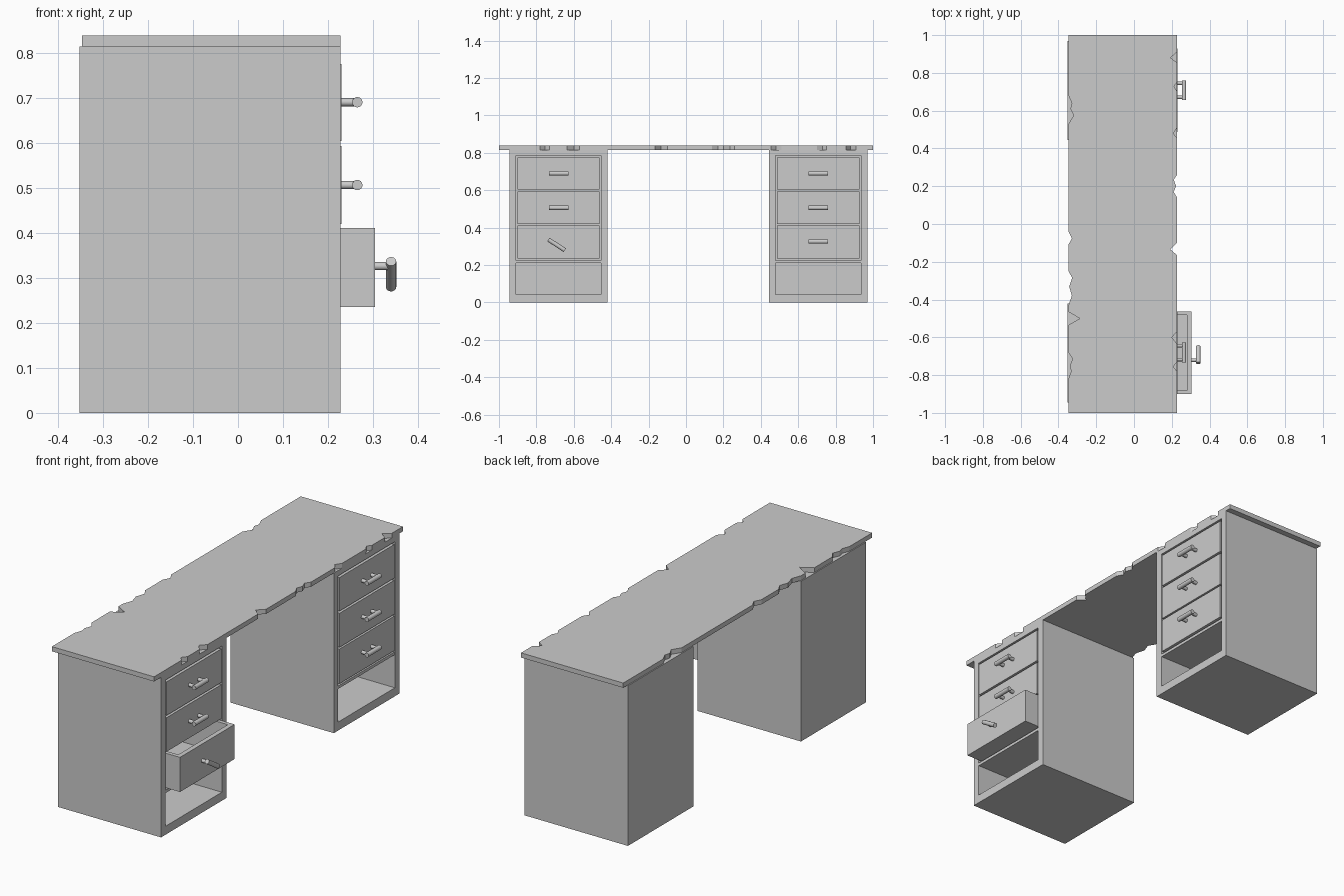
import bpy, bmesh
from math import radians, cos, sin, pi
from mathutils import Matrix, Vector

if "Cube" in bpy.data.objects:
    bpy.data.objects.remove(bpy.data.objects["Cube"])


def finish(bm, name):
    bmesh.ops.recalc_face_normals(bm, faces=bm.faces)
    me = bpy.data.meshes.new(name)
    bm.to_mesh(me)
    bm.free()
    ob = bpy.data.objects.new(name, me)
    bpy.context.collection.objects.link(ob)
    return ob


def box(lo, hi):
    bm = bmesh.new()
    lo, hi = Vector(lo), Vector(hi)
    m = Matrix.Translation((lo + hi) / 2) @ Matrix.Diagonal((*(hi - lo), 1))
    bmesh.ops.create_cube(bm, size=1, matrix=m)
    return bm


def hollow(bm, direction, lo, hi, depth):
    """Sink a pocket into the face looking along direction, limited by lo..hi."""
    d = Vector(direction)
    bm.normal_update()
    face = max(bm.faces, key=lambda f: f.normal.dot(d))
    bmesh.ops.inset_region(bm, faces=[face], thickness=0.01)
    mid = face.calc_center_median()
    for v in face.verts:
        for i in range(3):
            if d[i] == 0:
                v.co[i] = lo[i] if v.co[i] < mid[i] else hi[i]
    new = bmesh.ops.extrude_discrete_faces(bm, faces=[face])["faces"][0]
    bmesh.ops.translate(bm, verts=new.verts, vec=-d * depth)


def rod(bm, centre, axis, radius, length):
    rot = Vector(axis).to_track_quat('Z', 'Y').to_matrix().to_4x4()
    bmesh.ops.create_cone(bm, cap_ends=True, segments=16, radius1=radius, radius2=radius,
                          depth=length, matrix=Matrix.Translation(centre) @ rot)


# Worn tabletop: outline with chips as (y, inset) along each long edge
FRONT_CHIPS = [(-.78, 0), (-.755, .02), (-.73, 0), (-.635, 0), (-.6, .028), (-.57, 0),
               (-.165, 0), (-.135, .035), (-.1, 0), (.14, 0), (.17, .018), (.2, .005),
               (.235, .018), (.26, 0), (.455, 0), (.48, .02), (.51, 0), (.7, 0),
               (.73, .016), (.75, 0), (.855, 0), (.88, .035), (.91, 0)]
BACK_CHIPS = [(.68, 0), (.64, .018), (.61, .01), (.575, .028), (.53, 0), (-.04, 0),
              (-.075, .018), (-.11, 0), (-.25, 0), (-.285, .02), (-.33, .004), (-.38, .018),
              (-.43, 0), (-.465, 0), (-.5, .06), (-.535, 0), (-.68, 0), (-.715, .022),
              (-.75, .008), (-.78, .014), (-.82, 0)]
XB, XF = -.347, .228
outline = ([(XB, -1), (XF, -1)] + [(XF - d, y) for y, d in FRONT_CHIPS]
           + [(XF, 1), (XB, 1)] + [(XB + d, y) for y, d in BACK_CHIPS])
bm = bmesh.new()
base = bm.faces.new([bm.verts.new((x, y, .814)) for x, y in outline])
up = bmesh.ops.extrude_face_region(bm, geom=[base])["geom"]
bmesh.ops.translate(bm, verts=[v for v in up if isinstance(v, bmesh.types.BMVert)],
                    vec=(0, 0, .024))
if base.is_valid is False or len([f for f in bm.faces if len(f.verts) > 4]) < 2:
    bm.faces.new([v for v in bm.verts if v.co.z < .82][:len(outline)])
finish(bm, "tabletop")


def handle(name, x, y, z, broken):
    bm = bmesh.new()
    bar_x = x + .0355
    if broken:
        # Hanging from the one remaining post
        a = radians(-33)
        d = Vector((0, cos(a), sin(a)))
        post = Vector((bar_x, y - .04, z + .001))
        rod(bm, post + d * .035, d, .0115, .105)
        posts = [-.04]
    else:
        rod(bm, (bar_x, y, z), (0, 1, 0), .0115, .105)
        posts = [-.037, .037]
    for p in posts:
        rod(bm, (x + .0175, y + p, z), (1, 0, 0), .009, .036)
    ob = finish(bm, name)
    bpy.context.view_layer.objects.active = ob
    ob.select_set(True)
    bpy.ops.object.shade_smooth_by_angle(angle=radians(40))
    ob.select_set(False)


DRAWERS = [("top", .604, .775, .69), ("middle", .42, .593, .506), ("bottom", .235, .411, .326)]

for side, y0, y1 in [("left", -.944, -.42), ("right", .444, .97)]:
    # Cabinet carcass, open at the front
    bm = box((-.3525, y0, 0), (.228, y1, .814))
    hollow(bm, (1, 0, 0), (0, y0 + .035, .043), (0, y1 - .035, .786), .55)
    finish(bm, side + "_cabinet")
    # Shelf above the open compartment
    finish(box((-.322, y0 + .035, .21), (.226, y1 - .035, .225)), side + "_shelf")
    # Open-topped drawers with handles
    for label, z0, z1, hz in DRAWERS:
        pulled = side == "left" and label == "bottom"
        xf = .3045 if pulled else .2295
        a, b = y0 + .043, y1 - .042
        bm = box((xf - .53, a, z0), (xf, b, z1))
        hollow(bm, (0, 0, 1), (xf - .51, a + .02, 0), (xf - .024, b - .02, 0), z1 - z0 - .02)
        finish(bm, f"{side}_{label}_drawer")
        handle(f"{side}_{label}_handle", xf, (y0 + y1) / 2 + .001, hz, pulled)
